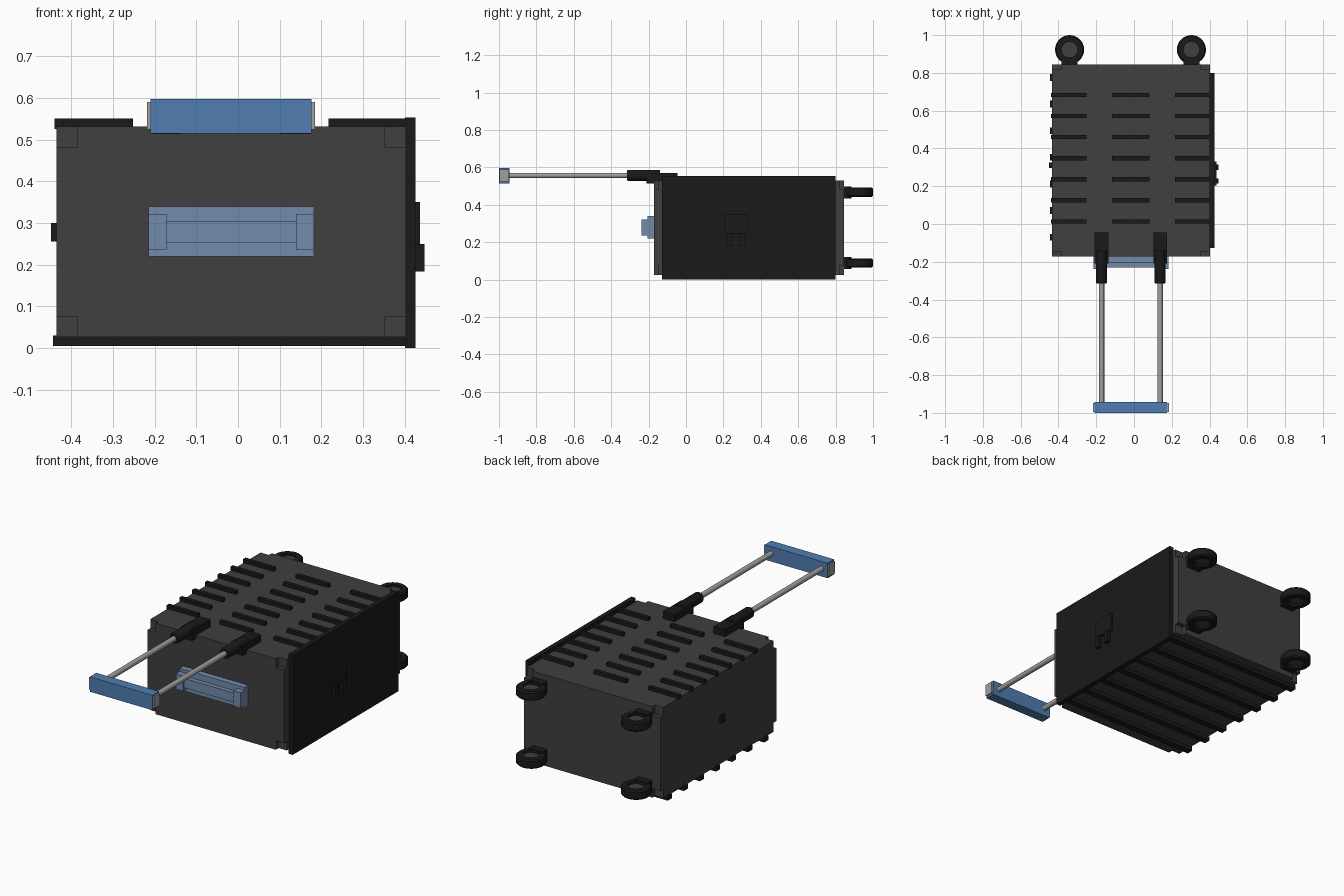
import bpy, bmesh, math

if "Cube" in bpy.data.objects:
    bpy.data.objects.remove(bpy.data.objects["Cube"])


def mat(name, rgb):
    m = bpy.data.materials.new(name)
    m.diffuse_color = (*rgb, 1)
    m.use_nodes = True
    m.node_tree.nodes["Principled BSDF"].inputs["Base Color"].default_value = m.diffuse_color
    return m


SHELL = mat("shell_grey", (0.05, 0.05, 0.05))
BLACK = mat("black_rubber", (0.01, 0.01, 0.01))
METAL = mat("metal", (0.35, 0.35, 0.35))
BLUE = mat("grip_blue", (0.08, 0.21, 0.44))
PALE = mat("pale_blue", (0.17, 0.26, 0.41))


def finish(name, bm, m, smooth=False):
    bmesh.ops.recalc_face_normals(bm, faces=bm.faces)
    me = bpy.data.meshes.new(name)
    bm.to_mesh(me)
    bm.free()
    me.materials.append(m)
    ob = bpy.data.objects.new(name, me)
    bpy.context.collection.objects.link(ob)
    if smooth:
        bpy.ops.object.select_all(action='DESELECT')
        ob.select_set(True)
        bpy.context.view_layer.objects.active = ob
        bpy.ops.object.shade_smooth_by_angle(angle=math.radians(35))
    return ob


def box(name, x, y, z, m):
    bm = bmesh.new()
    bmesh.ops.create_cube(bm, size=1)
    for v in bm.verts:
        for i, (a, b) in enumerate((x, y, z)):
            v.co[i] = a if v.co[i] < 0 else b
    return finish(name, bm, m)


def lathe(name, profile, centre, axis, m, steps=32):
    """Spin a closed (radius, height) loop around the z or y axis."""
    bm = bmesh.new()
    rings = []
    for i in range(steps):
        a = 2 * math.pi * i / steps
        ring = []
        for r, h in profile:
            p = (r * math.cos(a), r * math.sin(a), h)
            if axis == 'y':
                p = (p[0], h, p[1])
            ring.append(bm.verts.new([c + q for c, q in zip(centre, p)]))
        rings.append(ring)
    n = len(profile)
    for i in range(steps):
        A, B = rings[i], rings[(i + 1) % steps]
        for j in range(n):
            k = (j + 1) % n
            bm.faces.new((A[j], A[k], B[k], B[j]))
    bmesh.ops.remove_doubles(bm, verts=bm.verts, dist=1e-5)
    return finish(name, bm, m, True)


X0, X1, Y0, Y1, Z0, Z1 = -0.435, 0.403, -0.172, 0.845, 0.026, 0.531
N, D = 0.05, 0.025

# Case shell: main block with cross-shaped end slabs giving notched corners
box("case_body", (X0, X1), (Y0 + D, Y1 - D), (Z0, Z1), SHELL)
cross = [(X0 + N, Z0), (X1 - N, Z0), (X1 - N, Z0 + N), (X1, Z0 + N),
         (X1, Z1 - N), (X1 - N, Z1 - N), (X1 - N, Z1), (X0 + N, Z1),
         (X0 + N, Z1 - N), (X0, Z1 - N), (X0, Z0 + N), (X0 + N, Z0 + N)]
for name, ya, yb in (("front_end", Y0, Y0 + D), ("back_end", Y1 - D, Y1)):
    bm = bmesh.new()
    face = bm.faces.new([bm.verts.new((x, ya, z)) for x, z in cross])
    ext = bmesh.ops.extrude_face_region(bm, geom=[face])["geom"]
    for v in ext:
        if isinstance(v, bmesh.types.BMVert):
            v.co.y = yb
    finish(name, bm, SHELL)

# Side panel, latch and side button
box("side_panel", (0.40, 0.426), (-0.128, 0.80), (0, 0.553), BLACK)
box("latch_plate", (0.42, 0.437), (0.205, 0.332), (0.248, 0.35), BLACK)
for i, y in enumerate((0.228, 0.30)):
    box(f"latch_prong_{i}", (0.42, 0.447), (y - 0.014, y + 0.014), (0.183, 0.25), BLACK)
box("side_button", (-0.449, -0.43), (0.296, 0.326), (0.255, 0.30), BLACK)

# Top rib rows and full-width bottom ribs
for r in range(7):
    y = 0.014 + r * 0.1115
    for c, (xa, xb) in enumerate(((-0.44, -0.252), (-0.117, 0.082), (0.217, 0.41))):
        box(f"top_rib_{r}_{c}", (xa, xb), (y - 0.011, y + 0.011), (0.525, 0.55), BLACK)
    y = -0.07 + r * 0.141
    box(f"bottom_rib_{r}", (-0.444, 0.405), (y - 0.018, y + 0.018), (0.005, 0.03), BLACK)

# Pull handle: rods, sleeves, mounts, grip and end caps
for side, x in (("left", -0.172), ("right", 0.138)):
    lathe(f"rod_{side}", [(0, -0.95), (0.0145, -0.95), (0.0145, -0.2), (0, -0.2)],
          (x, 0, 0.557), 'y', METAL, 20)
    lathe(f"sleeve_{side}", [(0, -0.315), (0.026, -0.315), (0.030, -0.308),
                             (0.030, -0.14), (0, -0.14)],
          (x, 0, 0.557), 'y', BLACK, 20)
    box(f"mount_{side}", (x - 0.036, x + 0.036), (-0.21, -0.045), (0.513, 0.57), BLACK)
box("grip", (-0.21, 0.176), (-1.0, -0.943), (0.514, 0.597), BLUE)
for side, xa, xb in (("left", -0.218, -0.208), ("right", 0.174, 0.185)):
    box(f"grip_cap_{side}", (xa, xb), (-0.996, -0.947), (0.524, 0.59), METAL)

# Carry handle on the front
box("carry_plate", (-0.215, 0.182), (-0.205, -0.165), (0.22, 0.339), PALE)
box("carry_bar", (-0.175, 0.143), (-0.23, -0.20), (0.253, 0.305), PALE)
for side, xa, xb in (("left", -0.215, -0.172), ("right", 0.139, 0.182)):
    box(f"carry_end_{side}", (xa, xb), (-0.238, -0.20), (0.236, 0.322), PALE)

# Four wheels: bevelled tyre with recessed hub, and a bracket to the shell
tyre = [(0.042, -0.025), (0.07, -0.025), (0.077, -0.018),
        (0.077, 0.018), (0.07, 0.025), (0.042, 0.025)]
hub = [(0, -0.013), (0.043, -0.013), (0.043, 0.013), (0, 0.013)]
for i, (x, z) in enumerate([(x, z) for x in (-0.341, 0.304) for z in (0.089, 0.467)]):
    c = (x, 0.923, z)
    lathe(f"wheel_tyre_{i}", tyre, c, 'z', BLACK)
    lathe(f"wheel_hub_{i}", hub, c, 'z', SHELL)
    box(f"wheel_bracket_{i}", (x - 0.042, x + 0.042), (0.84, 0.885),
        (z - 0.032, z + 0.032), BLACK)
